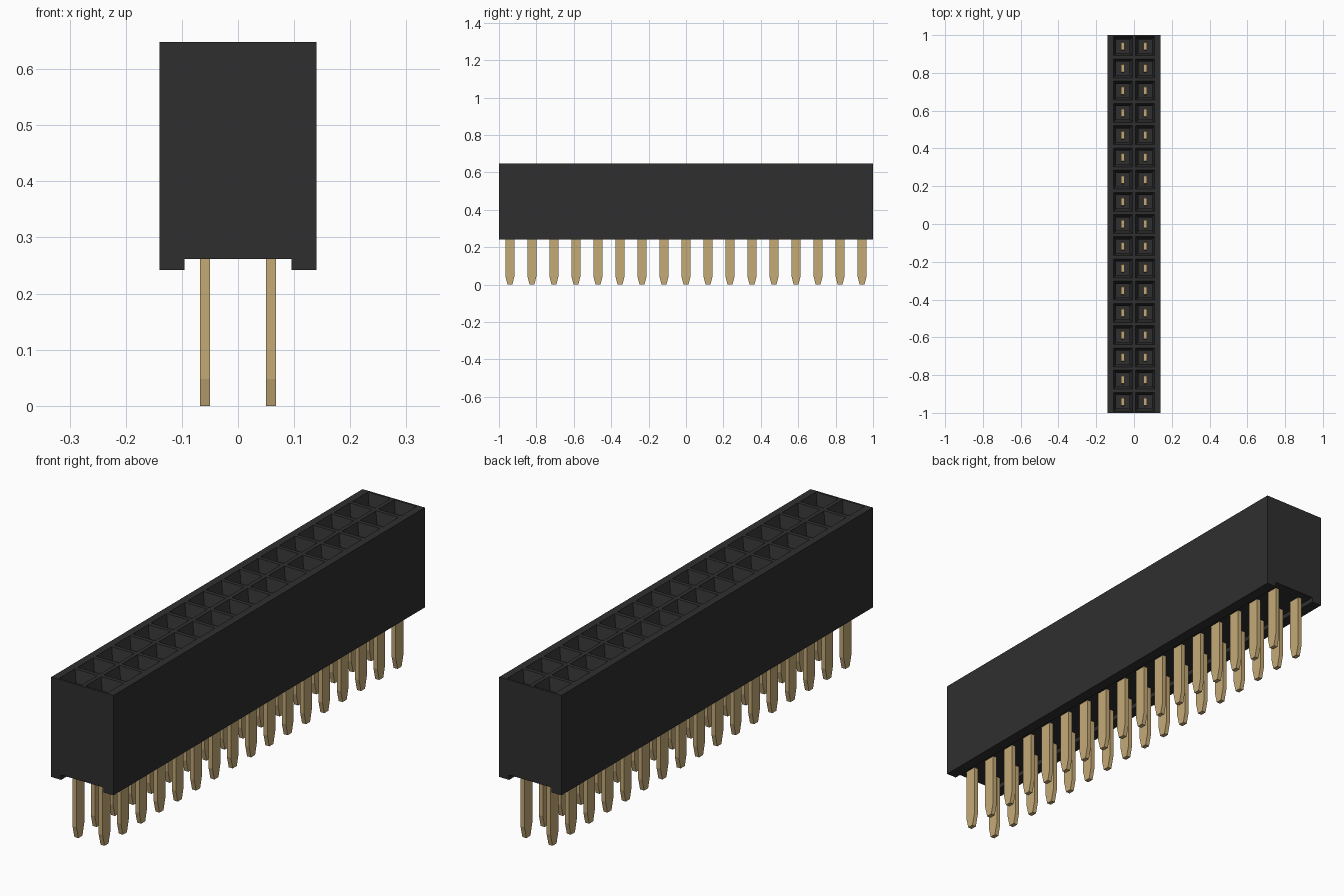
import bpy
import bmesh

cube = bpy.data.objects.get("Cube")
if cube:
    bpy.data.objects.remove(cube, do_unlink=True)

ROWS = 17
PITCH = 2 / ROWS
TOP, BOTTOM, CHANNEL = 0.648, 0.242, 0.262


def material(name, rgb):
    mat = bpy.data.materials.new(name)
    mat.use_nodes = True
    mat.diffuse_color = (*rgb, 1)
    mat.node_tree.nodes["Principled BSDF"].inputs["Base Color"].default_value = (*rgb, 1)
    return mat


def extruded(bm, points, direction):
    """Extrude a closed outline along a direction into a solid."""
    face = bm.faces.new([bm.verts.new(p) for p in points])
    new = bmesh.ops.extrude_face_region(bm, geom=[face])["geom"]
    bmesh.ops.translate(bm, vec=direction,
                        verts=[v for v in new if isinstance(v, bmesh.types.BMVert)])
    bmesh.ops.recalc_face_normals(bm, faces=bm.faces[:])


def finish(name, bm, mat):
    mesh = bpy.data.meshes.new(name)
    bm.to_mesh(mesh)
    bm.free()
    mesh.materials.append(mat)
    obj = bpy.data.objects.new(name, mesh)
    bpy.context.collection.objects.link(obj)
    return obj


black = material("black plastic", (0.028, 0.028, 0.028))
gold = material("gold metal", (0.56, 0.405, 0.185))

# Housing: section with a channel underneath, extruded along y
bm = bmesh.new()
outline = [(-0.14, BOTTOM), (-0.095, BOTTOM), (-0.095, CHANNEL), (0.095, CHANNEL),
           (0.095, BOTTOM), (0.14, BOTTOM), (0.14, TOP), (PITCH, TOP), (0, TOP),
           (-PITCH, TOP), (-0.14, TOP)]
extruded(bm, [(x, -1, z) for x, z in outline], (0, 2, 0))
for i in range(1, ROWS):
    bmesh.ops.bisect_plane(bm, geom=bm.verts[:] + bm.edges[:] + bm.faces[:],
                           plane_co=(0, -1 + i * PITCH, 0), plane_no=(0, 1, 0))

# Sockets: a funnel mouth leading into a straight square hole
cells = [f for f in bm.faces if f.normal.z > 0.9
         and f.calc_center_median().z > TOP - 0.01
         and abs(f.calc_center_median().x) < PITCH]
bmesh.ops.inset_individual(bm, faces=cells, thickness=0.012)
bmesh.ops.inset_individual(bm, faces=cells, thickness=0.021)
bmesh.ops.translate(bm, verts=list({v for f in cells for v in f.verts}), vec=(0, 0, -0.045))
for cell in cells:
    new = bmesh.ops.extrude_face_region(bm, geom=[cell])["geom"]
    bmesh.ops.translate(bm, vec=(0, 0, -0.28),
                        verts=[v for v in new if isinstance(v, bmesh.types.BMVert)])
    bm.faces.remove(cell)
finish("housing", bm, black)

# Pins: flat blades with tapered tips, two columns
bm = bmesh.new()
blade = [(-0.013, 0), (0.013, 0), (0.025, 0.048), (0.025, 0.46), (0.02, 0.5),
         (-0.02, 0.5), (-0.025, 0.46), (-0.025, 0.048)]
extruded(bm, [(-0.009, y, z) for y, z in blade], (0.018, 0, 0))
pin = finish("pin", bm, gold)
for col in (-0.5, 0.5):
    for row in range(ROWS):
        copy = bpy.data.objects.new("pin", pin.data)
        copy.location = (col * PITCH, (row - (ROWS - 1) / 2) * PITCH, 0)
        bpy.context.collection.objects.link(copy)
bpy.data.objects.remove(pin, do_unlink=True)
